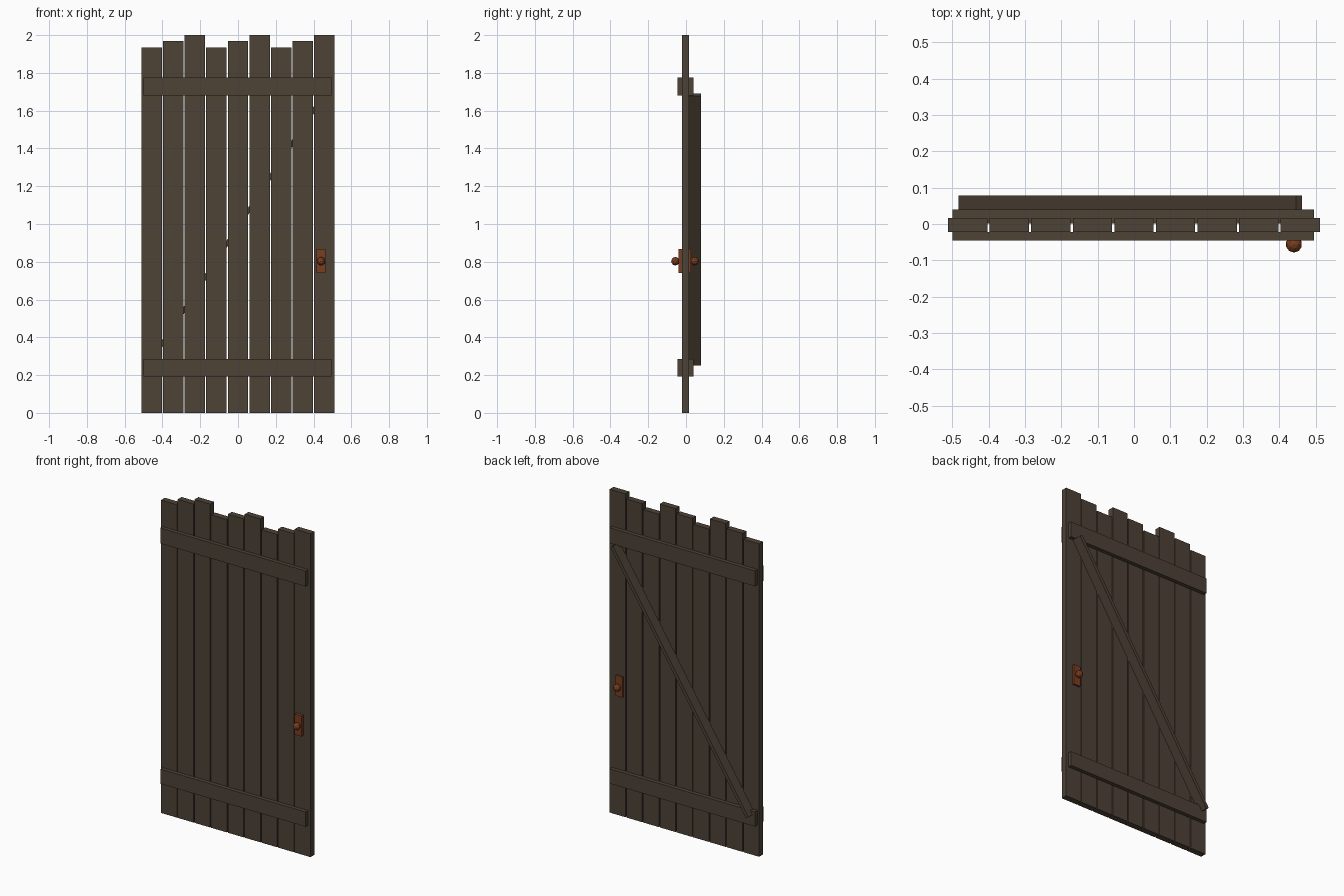
import bpy, bmesh, math
from mathutils import Matrix, Vector

if "Cube" in bpy.data.objects:
    bpy.data.objects.remove(bpy.data.objects["Cube"])


def material(name, rgb):
    m = bpy.data.materials.new(name)
    m.diffuse_color = (*rgb, 1)
    m.use_nodes = True
    m.node_tree.nodes["Principled BSDF"].inputs["Base Color"].default_value = m.diffuse_color
    return m


WOOD = material("dark_wood", (0.075, 0.055, 0.037))
COPPER = material("rusty_copper", (0.19, 0.047, 0.014))


def finish(name, bm, mat):
    me = bpy.data.meshes.new(name)
    bm.to_mesh(me)
    bm.free()
    me.materials.append(mat)
    ob = bpy.data.objects.new(name, me)
    bpy.context.collection.objects.link(ob)
    return ob


def box(name, lo, hi, mat, tilt=0):
    """Box between two corners, tilted about y through its own centre."""
    lo, hi = Vector(lo), Vector(hi)
    bm = bmesh.new()
    bmesh.ops.create_cube(bm, size=1, matrix=Matrix.Diagonal((*(hi - lo), 1)))
    ob = finish(name, bm, mat)
    ob.location = (lo + hi) / 2
    ob.rotation_euler.y = tilt
    return ob


# Vertical planks with stepped tops
PITCH, WIDTH = 0.1144, 0.108
for i in range(9):
    x = (i - 4) * PITCH
    top = (1.935, 1.97, 2.0)[i % 3]
    box(f"plank_{i + 1}", (x - WIDTH / 2, -0.022, 0), (x + WIDTH / 2, 0.016, top), WOOD)

# Horizontal battens on both faces
for level, z0, z1 in (("lower", 0.193, 0.284), ("upper", 1.679, 1.775)):
    box(f"{level}_front_batten", (-0.499, -0.046, z0), (0.495, -0.022, z1), WOOD)
    box(f"{level}_back_batten", (-0.499, 0.002, z0), (0.495, 0.04, z1), WOOD)

# Diagonal brace on the back
L, T = 1.703, 0.021
box("diagonal_brace", (-0.01 - L / 2, 0.003, 0.97 - T / 2),
    (-0.01 + L / 2, 0.079, 0.97 + T / 2), WOOD, -math.radians(57))

# Handle plates, stems and round knobs on both faces
HX, HZ = 0.44, 0.803
for side, y_in, y_out, y_knob in (("front", -0.02, -0.041, -0.056),
                                  ("back", 0.014, 0.027, 0.046)):
    box(f"{side}_handle_plate", (HX - 0.024, min(y_in, y_out), 0.74),
        (HX + 0.024, max(y_in, y_out), 0.867), COPPER)
    bm = bmesh.new()
    bmesh.ops.create_cone(bm, cap_ends=True, segments=8, radius1=0.01, radius2=0.01,
                          depth=abs(y_knob - y_in),
                          matrix=Matrix.Rotation(math.pi / 2, 4, 'X'))
    finish(f"{side}_knob_stem", bm, COPPER).location = (HX, (y_in + y_knob) / 2, HZ)
    bm = bmesh.new()
    bmesh.ops.create_icosphere(bm, subdivisions=2, radius=0.0225)
    finish(f"{side}_knob", bm, COPPER).location = (HX, y_knob, HZ)
